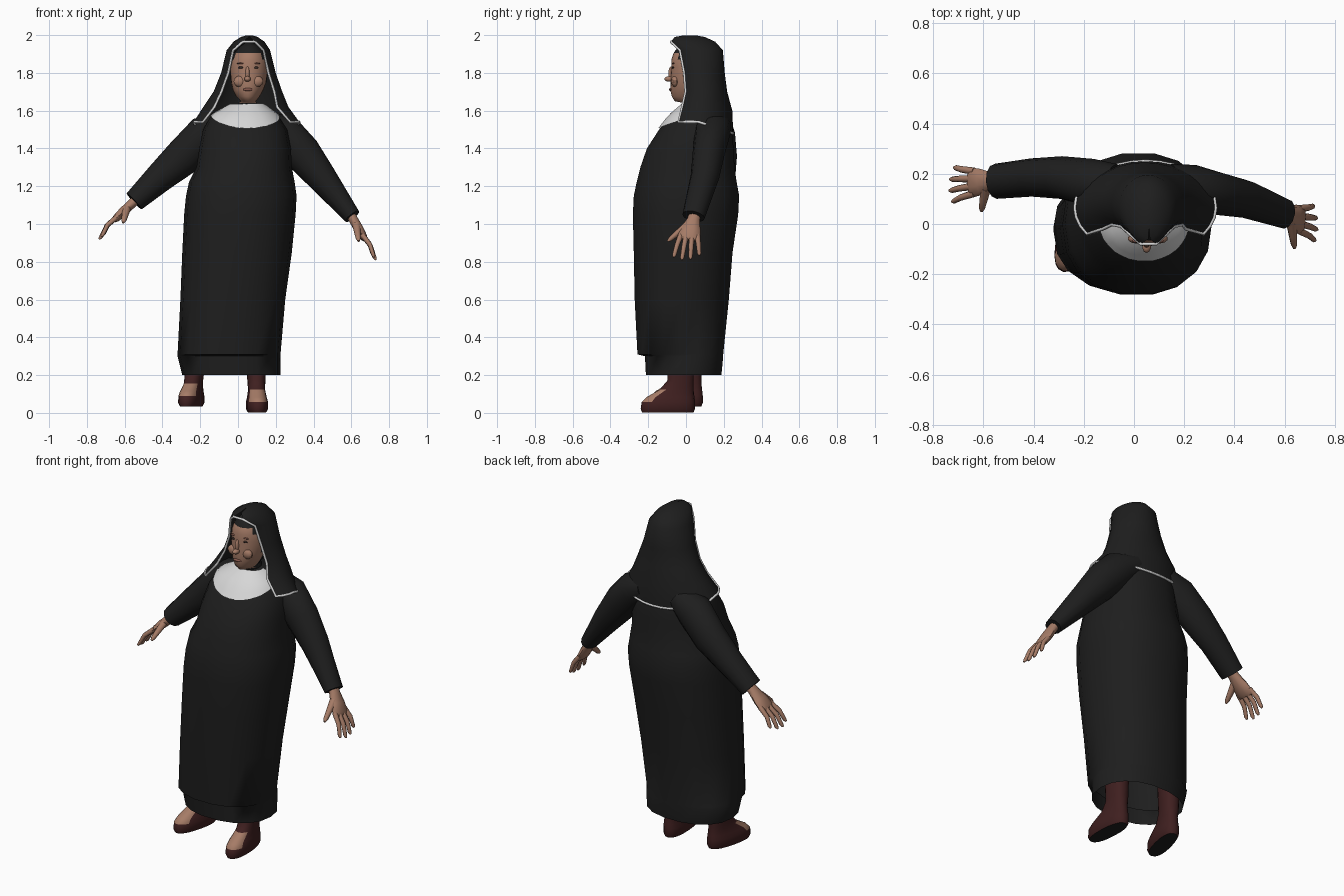
import bpy, bmesh
from math import sin, cos, pi, radians
from mathutils import Vector, Matrix

if "Cube" in bpy.data.objects:
    bpy.data.objects.remove(bpy.data.objects["Cube"])


def material(name, r, g, b):
    m = bpy.data.materials.new(name)
    m.use_nodes = True
    m.diffuse_color = (r, g, b, 1)
    node = next(n for n in m.node_tree.nodes if n.type == "BSDF_PRINCIPLED")
    node.inputs["Base Color"].default_value = (r, g, b, 1)
    node.inputs["Roughness"].default_value = 0.9
    return m


BLACK = material("black cloth", .013, .013, .013)
WHITE = material("white linen", .68, .68, .68)
SKIN = material("skin", .38, .2, .135)
LEATHER = material("dark red leather", .05, .014, .014)
LIPS = material("lips", .24, .1, .075)
EYES = material("dark eyes", .04, .025, .02)


def finish(name, bm, mats, rule=None, angle=50):
    bmesh.ops.recalc_face_normals(bm, faces=bm.faces)
    if rule:
        for f in bm.faces:
            f.material_index = rule(f.calc_center_median(), f.normal)
    mesh = bpy.data.meshes.new(name)
    bm.to_mesh(mesh)
    bm.free()
    for m in mats:
        mesh.materials.append(m)
    mesh.shade_smooth()
    mesh.set_sharp_from_angle(angle=radians(angle))
    ob = bpy.data.objects.new(name, mesh)
    bpy.context.collection.objects.link(ob)
    return ob


def skin_rings(rings, closed=True, cap_start=False, cap_end=False):
    """Bridge successive rings of points with quads."""
    bm = bmesh.new()
    rows = [[bm.verts.new(p) for p in ring] for ring in rings]
    n = len(rows[0])
    for a, b in zip(rows, rows[1:]):
        for i in range(n if closed else n - 1):
            j = (i + 1) % n
            bm.faces.new((a[i], a[j], b[j], b[i]))
    if cap_start:
        bm.faces.new(rows[0])
    if cap_end:
        bm.faces.new(rows[-1])
    return bm


def oval(z, xl, xr, yf, yb, angles, power=1.0, drop=0.0):
    """Points on an oval given by its left, right, front and back limits."""
    def soft(v):
        return abs(v) ** power * (1 if v > 0 else -1)
    return [Vector(((xl + xr) / 2 + (xr - xl) / 2 * soft(cos(t)),
                    (yf + yb) / 2 + (yb - yf) / 2 * soft(sin(t)),
                    z - drop * max(0, sin(t)))) for t in angles]


def around(n):
    return [2 * pi * i / n for i in range(n)]


def tube(name, path, mat, n=10, cap=True):
    """Tube through (point, half depth, half thickness) stations."""
    pts = [Vector(p[0]) for p in path]
    rings = []
    for i, (p, ru, rv) in enumerate(path):
        d = (pts[min(i + 1, len(pts) - 1)] - pts[max(i - 1, 0)]).normalized()
        v = d.cross(Vector((0, 1, 0))).normalized()
        u = v.cross(d)
        rings.append([pts[i] + u * ru * cos(t) + v * rv * sin(t) for t in around(n)])
    return finish(name, skin_rings(rings, cap_start=cap, cap_end=cap), [mat])


def blob(name, loc, size, mat):
    bm = bmesh.new()
    bmesh.ops.create_uvsphere(bm, u_segments=10, v_segments=6, radius=1)
    bm.transform(Matrix.Translation(loc) @ Matrix.Diagonal((*size, 1)))
    return finish(name, bm, [mat])


# Gown, with the front panel ending in a step above the hem
GOWN = [
    (.20, -.295, .225, -.215, .19), (.30, -.32, .225, -.22, .20),
    (.31, -.32, .225, -.26, .20), (.60, -.305, .25, -.275, .23),
    (.85, -.295, .285, -.28, .25), (1.05, -.285, .305, -.285, .28),
    (1.15, -.275, .31, -.28, .285), (1.22, -.26, .30, -.265, .272),
    (1.30, -.22, .285, -.245, .26), (1.40, -.205, .28, -.21, .255),
    (1.50, -.185, .26, -.145, .245), (1.57, -.145, .215, -.09, .22),
    (1.63, -.04, .14, -.02, .17)]
rings = [oval(*s, around(18), .88) for s in GOWN]
gown = finish("gown", skin_rings(rings, cap_end=True), [BLACK], angle=60)

# White bib laid over the chest
arc = [pi * (1 + (i / 20 * 1.1 - .05)) for i in range(21)]
rings = []
for k in range(6):
    s = k / 5
    rings.append([Vector((.045 + (.085 + .1 * s) * cos(t), .04 + (.065 + .115 * s) * sin(t),
                          1.635 - s * (.055 - .08 * sin(t)))) for t in arc])
bib = finish("bib", skin_rings(rings, closed=False), [WHITE], angle=80)
wrap = bib.modifiers.new("lay on gown", "SHRINKWRAP")
wrap.target = gown
wrap.wrap_method = "NEAREST_SURFACEPOINT"
wrap.wrap_mode = "ABOVE_SURFACE"
wrap.offset = .008

# Head with a dark cap over the hair
HEAD = [
    (1.58, -.0, .1, .0, .12), (1.64, .0, .1, -.01, .12),
    (1.65, .015, .095, -.06, .12), (1.675, -.01, .115, -.075, .13),
    (1.71, -.028, .135, -.083, .14), (1.75, -.037, .15, -.082, .15),
    (1.80, -.042, .158, -.08, .155), (1.83, -.042, .16, -.078, .155),
    (1.87, -.036, .157, -.078, .15), (1.905, -.022, .145, -.066, .145),
    (1.94, .01, .115, -.04, .12), (1.96, .04, .08, .0, .08)]
rings = [oval(*s, around(24)) for s in HEAD]
finish("head", skin_rings(rings, cap_end=True), [SKIN, BLACK],
       lambda c, n: int(c.z > 1.9 or c.y > .02 or c.z < 1.63 or (c.z > 1.86 and abs(c.x - .055) > .07)), 70)
blob("nose_bridge", (.05, -.078, 1.795), (.012, .016, .04), SKIN)
blob("nose_tip", (.05, -.088, 1.768), (.018, .027, .015), SKIN)
blob("mouth", (.052, -.081, 1.712), (.028, .009, .008), LIPS)
for side in (-1, 1):
    blob("eye", (.055 + side * .04, -.068, 1.828), (.015, .007, .006), EYES)
    blob("eyebrow", (.055 + side * .042, -.067, 1.85), (.022, .007, .004), LIPS)
    blob("cheek", (.055 + side * .045, -.058, 1.755), (.035, .02, .03), SKIN)

# Veil: ovals left open at the front; last two values are edge angle and back drop
VEIL = [
    (1.54, -.235, .325, -.12, .25, .6, .06), (1.62, -.185, .268, -.07, .245, .75, .02),
    (1.70, -.13, .235, -.05, .218, .7, 0), (1.80, -.09, .2, -.05, .205, .75, 0),
    (1.92, -.06, .17, -.07, .195, .8, 0), (1.965, -.025, .14, -.088, .155, 1.2, 0),
    (1.99, .015, .105, -.06, .10, 1.5, 0), (1.999, .045, .075, -.01, .05, 1.57, 0)]
rings = []
for *limits, edge, drop in VEIL:
    angles = [-edge + (pi + 2 * edge) * i / 22 for i in range(23)]
    rings.append(oval(*limits, angles, 1, drop))
finish("veil", skin_rings(rings, closed=False, cap_end=True), [BLACK], angle=70)

# White trim along the veil's face opening and hem
path = rings[0] + [r[-1] for r in rings[1:6]] + [r[0] for r in reversed(rings[1:6])]
curve = bpy.data.curves.new("veil_trim", "CURVE")
curve.dimensions = "3D"
curve.bevel_depth = .007
curve.bevel_resolution = 1
line = curve.splines.new("POLY")
line.points.add(len(path) - 1)
for point, co in zip(line.points, path):
    point.co = (*co, 1)
line.use_cyclic_u = True
curve.materials.append(WHITE)
bpy.context.collection.objects.link(bpy.data.objects.new("veil_trim", curve))

# Sleeves
tube("right_sleeve", [((-.08, .15, 1.53), .09, .07), ((-.17, .165, 1.475), .095, .105),
                      ((-.29, .185, 1.355), .085, .1), ((-.41, .185, 1.25), .076, .08),
                      ((-.55, .17, 1.12), .07, .058)], BLACK, 12)
tube("left_sleeve", [((.14, .15, 1.53), .09, .07), ((.24, .14, 1.48), .095, .105),
                     ((.34, .12, 1.375), .085, .1), ((.44, .1, 1.25), .076, .08),
                     ((.605, .04, 1.04), .06, .045)], BLACK, 12)


# Hands: palm, four spread fingers and a forward thumb
def hand(side, wrist, knuckle, tip):
    w, k, t = Vector(wrist), Vector(knuckle), Vector(tip)
    tube(side + "_palm", [(w + (w - k) * .3, .032, .026), (w, .034, .026),
                          (w.lerp(k, .55), .052, .026), (k, .06, .021),
                          (k.lerp(t, .12), .05, .012)], SKIN)
    for i, reach in enumerate((.88, 1, .97, .8)):
        y = (i - 1.5) / 1.5
        base = k.lerp(t, -.1) + Vector((0, y * .044, 0))
        end = k.lerp(t, reach) + Vector((0, y * .068, 0))
        mid = base.lerp(end, .5) + Vector(((t.x - k.x) * .12, 0, .008))
        tube(side + "_finger", [(base, .015, .014), (mid, .013, .012),
                                (base.lerp(end, .9), .011, .01), (end, .005, .005)], SKIN, 8)
    base = w.lerp(k, .3) + Vector((0, -.025, 0))
    end = w.lerp(k, .85) + Vector((-.15 * (t.x - w.x), -.115, -.035))
    tube(side + "_thumb", [(base, .02, .022), (base.lerp(end, .5), .016, .017),
                           (base.lerp(end, .85), .013, .013), (end, .006, .006)], SKIN, 8)


hand("right", (-.565, .17, 1.105), (-.645, .165, 1.03), (-.735, .155, .92))
hand("left", (.61, .04, 1.025), (.665, .015, .93), (.73, .0, .81))

# Shoes with bare insteps and dark soles, rising into the gown
SHOE = [
    (0, -.048, .048, -.148, .125), (.018, -.058, .058, -.155, .133),
    (.055, -.058, .058, -.15, .133), (.08, -.052, .052, -.125, .13),
    (.12, -.045, .045, -.055, .125), (.17, -.048, .048, -.012, .125),
    (.36, -.055, .055, -.015, .13)]


def shoe_colour(c, n):
    if n.z < -.9:
        return 2
    return int(.06 < c.z < .12 and c.y < -.04 and abs(c.x) < .042)


for name, loc, turn in (("right_shoe", (-.245, -.04, .035), -14), ("left_shoe", (.1, -.085, .003), 3)):
    rings = [oval(*s, around(20), .85) for s in SHOE]
    shoe = finish(name, skin_rings(rings, cap_start=True, cap_end=True),
                  [LEATHER, SKIN, BLACK], shoe_colour)
    shoe.location = loc
    shoe.rotation_euler.z = radians(turn)
